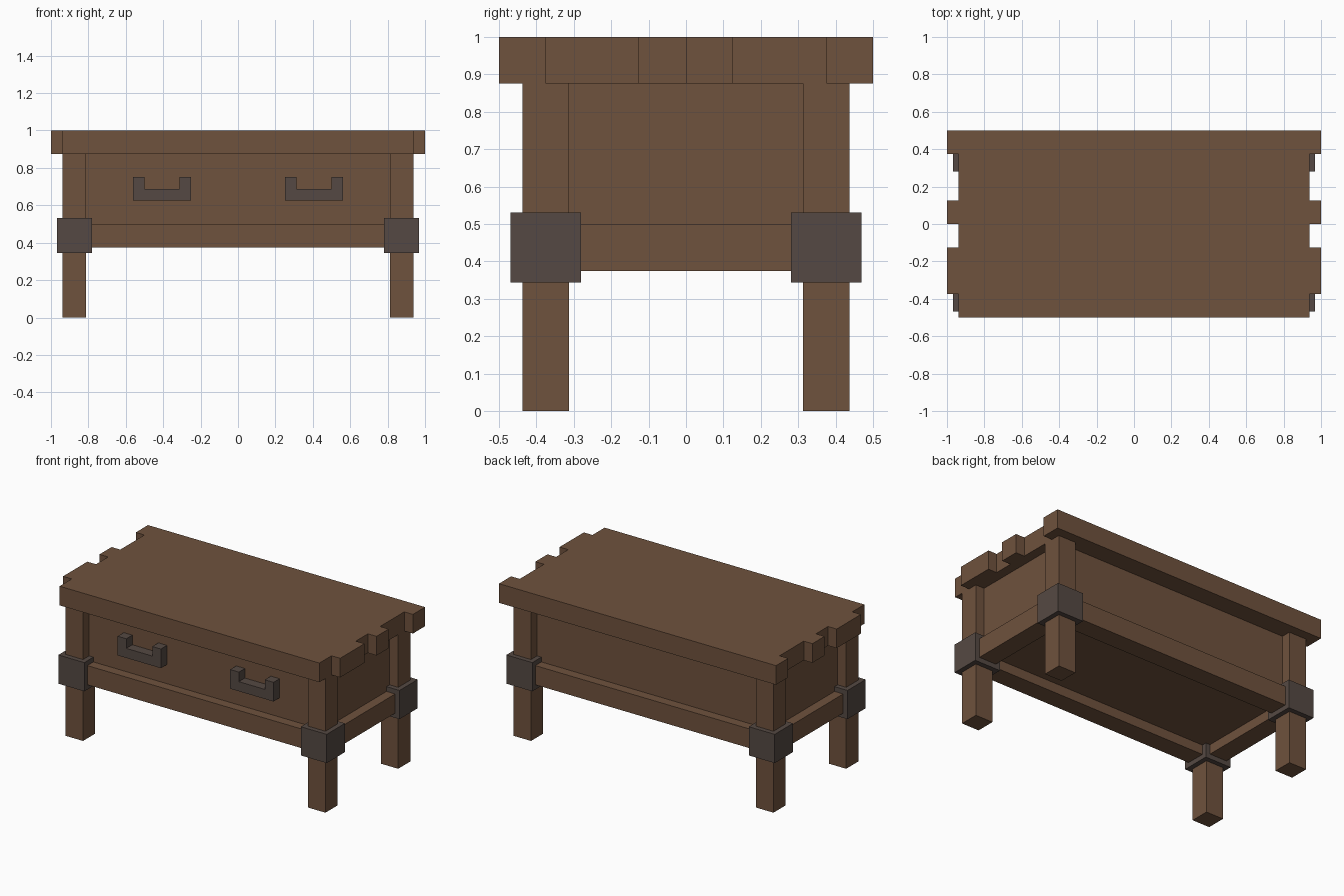
import bpy
import bmesh

U = 1 / 16  # design unit

if "Cube" in bpy.data.objects:
    bpy.data.objects.remove(bpy.data.objects["Cube"], do_unlink=True)


def material(name, rgb):
    lin = [((c / 255 + 0.055) / 1.055) ** 2.4 for c in rgb] + [1.0]
    mat = bpy.data.materials.new(name)
    mat.use_nodes = True
    mat.diffuse_color = lin
    bsdf = mat.node_tree.nodes["Principled BSDF"]
    bsdf.inputs["Base Color"].default_value = lin
    bsdf.inputs["Roughness"].default_value = 0.9
    return mat


wood = material("brown wood", (111, 82, 61))
iron = material("dark iron", (85, 73, 67))


def finish(name, bm, mat):
    bmesh.ops.recalc_face_normals(bm, faces=bm.faces)
    mesh = bpy.data.meshes.new(name)
    bm.to_mesh(mesh)
    bm.free()
    mesh.materials.append(mat)
    obj = bpy.data.objects.new(name, mesh)
    bpy.context.collection.objects.link(obj)
    return obj


def box(name, lo, hi, mat):
    """Box between two corners, given in design units."""
    bm = bmesh.new()
    bmesh.ops.create_cube(bm, size=1)
    for v in bm.verts:
        v.co = [(lo[i] if v.co[i] < 0 else hi[i]) * U for i in range(3)]
    return finish(name, bm, mat)


def prism(name, outline, direction, mat):
    """Flat outline (design units) extruded along a direction."""
    bm = bmesh.new()
    face = bm.faces.new([bm.verts.new([c * U for c in p]) for p in outline])
    result = bmesh.ops.extrude_face_region(bm, geom=[face], use_keep_orig=True)
    verts = [g for g in result["geom"] if isinstance(g, bmesh.types.BMVert)]
    bmesh.ops.translate(bm, verts=verts, vec=[c * U for c in direction])
    return finish(name, bm, mat)


# Table top with uneven plank ends, mirrored on both sides
edge = [(15, -8), (15, -6), (16, -6), (16, -2), (15, -2), (15, 0),
        (16, 0), (16, 2), (15, 2), (15, 6), (16, 6), (16, 8)]
outline = edge + [(-x, y) for x, y in reversed(edge)]
prism("table_top", [(x, y, 14) for x, y in outline], (0, 0, 2), wood)

# Drawer body, its floor set down between the rails
box("drawer_body", (-14, -6, 7), (14, 6, 14), wood)

# Legs with iron corner brackets
for sx, side in ((1, "left"), (-1, "right")):
    for sy, end in ((1, "back"), (-1, "front")):
        for part, grow, z0, z1, mat in (("leg", 0, 0, 14, wood),
                                        ("bracket", 0.5, 5.5, 8.5, iron)):
            xs = sorted((sx * (13 - grow), sx * (15 + grow)))
            ys = sorted((sy * (5 - grow), sy * (7 + grow)))
            box(f"{end}_{side}_{part}", (xs[0], ys[0], z0),
                (xs[1], ys[1], z1), mat)

# Rails joining the legs under the body
for s, side, end in ((1, "left", "back"), (-1, "right", "front")):
    a, b = sorted((s * 13, s * 15))
    box(f"{side}_rail", (a, -5, 6), (b, 5, 8), wood)
    a, b = sorted((s * 5, s * 7))
    box(f"{end}_rail", (-13, a, 6), (13, b, 8), wood)

# U-shaped drawer handles
u_shape = [(4, 10), (9, 10), (9, 12), (8, 12), (8, 11), (5, 11), (5, 12), (4, 12)]
for s, side in ((1, "left"), (-1, "right")):
    prism(f"{side}_handle", [(s * x, -6, z) for x, z in u_shape], (0, -1, 0), iron)
